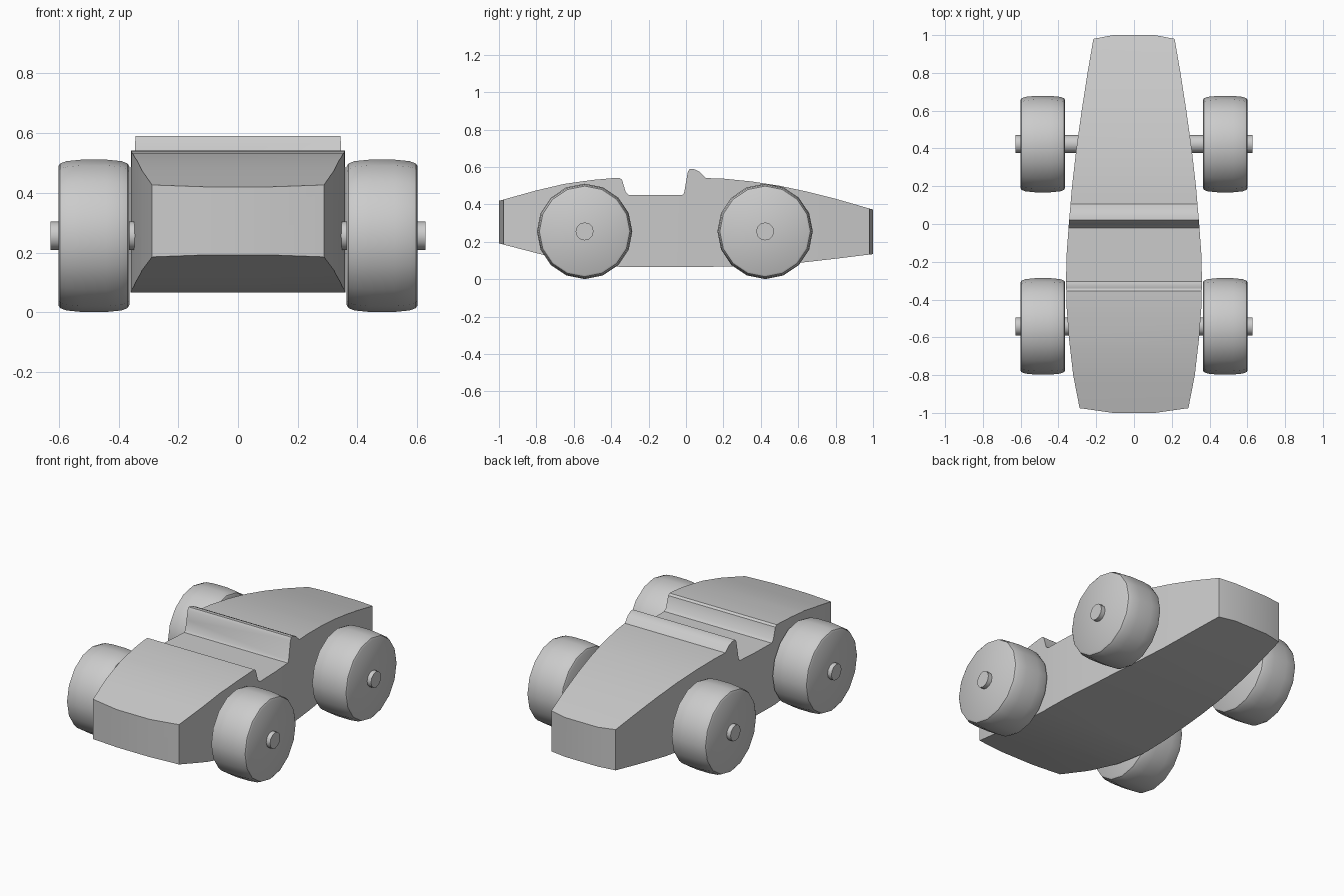
import bpy, bmesh, math

if "Cube" in bpy.data.objects:
    bpy.data.objects.remove(bpy.data.objects["Cube"])


def make_object(name, bm):
    bmesh.ops.recalc_face_normals(bm, faces=bm.faces)
    mesh = bpy.data.meshes.new(name)
    bm.to_mesh(mesh)
    bm.free()
    ob = bpy.data.objects.new(name, mesh)
    bpy.context.collection.objects.link(ob)
    return ob


def prism(name, points, depth):
    bm = bmesh.new()
    face = bm.faces.new([bm.verts.new(p) for p in points])
    res = bmesh.ops.extrude_face_region(bm, geom=[face])
    verts = [v for v in res["geom"] if isinstance(v, bmesh.types.BMVert)]
    bmesh.ops.translate(bm, verts=verts, vec=depth)
    return make_object(name, bm)


def lathe_x(name, profile, sides, y, z):
    # rings of (x, radius) around an axle line, capped at both ends
    bm = bmesh.new()
    rings = []
    for x, r in profile:
        rings.append([bm.verts.new((x, y + r * math.cos(2 * math.pi * i / sides),
                                    z + r * math.sin(2 * math.pi * i / sides)))
                      for i in range(sides)])
    for a, b in zip(rings, rings[1:]):
        for i in range(sides):
            j = (i + 1) % sides
            bm.faces.new((a[i], a[j], b[j], b[i]))
    bm.faces.new(rings[0])
    bm.faces.new(rings[-1])
    return make_object(name, bm)


def smooth(ob):
    bpy.ops.object.select_all(action='DESELECT')
    ob.select_set(True)
    bpy.context.view_layer.objects.active = ob
    bpy.ops.object.shade_smooth_by_angle(angle=math.radians(35))


# Body: side profile with cockpit notch and windscreen
side = [(-1.02, 0.415), (-0.98, 0.425), (-0.8, 0.475), (-0.65, 0.51), (-0.5, 0.531),
        (-0.4, 0.54), (-0.355, 0.542), (-0.342, 0.532), (-0.322, 0.465), (-0.305, 0.45),
        (-0.02, 0.45), (-0.01, 0.462), (0.01, 0.575), (0.02, 0.59), (0.045, 0.588),
        (0.075, 0.573), (0.105, 0.541), (0.2, 0.538), (0.35, 0.523), (0.5, 0.5),
        (0.65, 0.468), (0.8, 0.43), (1.02, 0.367), (1.02, 0.137), (0.8, 0.11),
        (0.6, 0.087), (0.35, 0.071), (0.1, 0.066), (-0.35, 0.066), (-0.55, 0.087),
        (-0.75, 0.127), (-1.02, 0.197)]
body = prism("car_body", [(-0.5, y, z) for y, z in side], (1, 0, 0))

# Plan outline that trims the body sides and rounds the two ends
half = [(0.11, -1), (0.288, -0.975), (0.322, -0.8), (0.345, -0.6), (0.356, -0.45),
        (0.36, -0.3), (0.356, -0.15), (0.345, 0), (0.328, 0.2), (0.305, 0.4),
        (0.277, 0.6), (0.246, 0.8), (0.215, 0.98), (0.11, 1)]
plan = half + [(-x, y) for x, y in reversed(half)]
outline = prism("plan_cutter", [(x, y, -0.2) for x, y in plan], (0, 0, 1.2))
mod = body.modifiers.new("trim", 'BOOLEAN')
mod.operation = 'INTERSECT'
mod.solver = 'EXACT'
mod.object = outline
bpy.context.view_layer.objects.active = body
bpy.ops.object.modifier_apply(modifier=mod.name)
bpy.data.objects.remove(outline)
smooth(body)

# Wheels and axles
tyre = [(0.364, 0.232), (0.37, 0.242), (0.39, 0.25), (0.44, 0.255),
        (0.525, 0.255), (0.575, 0.25), (0.596, 0.242), (0.602, 0.232)]
for end, y in (("front", -0.542), ("back", 0.423)):
    for label, s in (("left", -1), ("right", 1)):
        smooth(lathe_x(f"{end}_{label}_wheel", [(s * x, r) for x, r in tyre], 16, y, 0.256))
    smooth(lathe_x(f"{end}_axle", [(-0.628, 0.048), (0.628, 0.048)], 12, y, 0.256))
